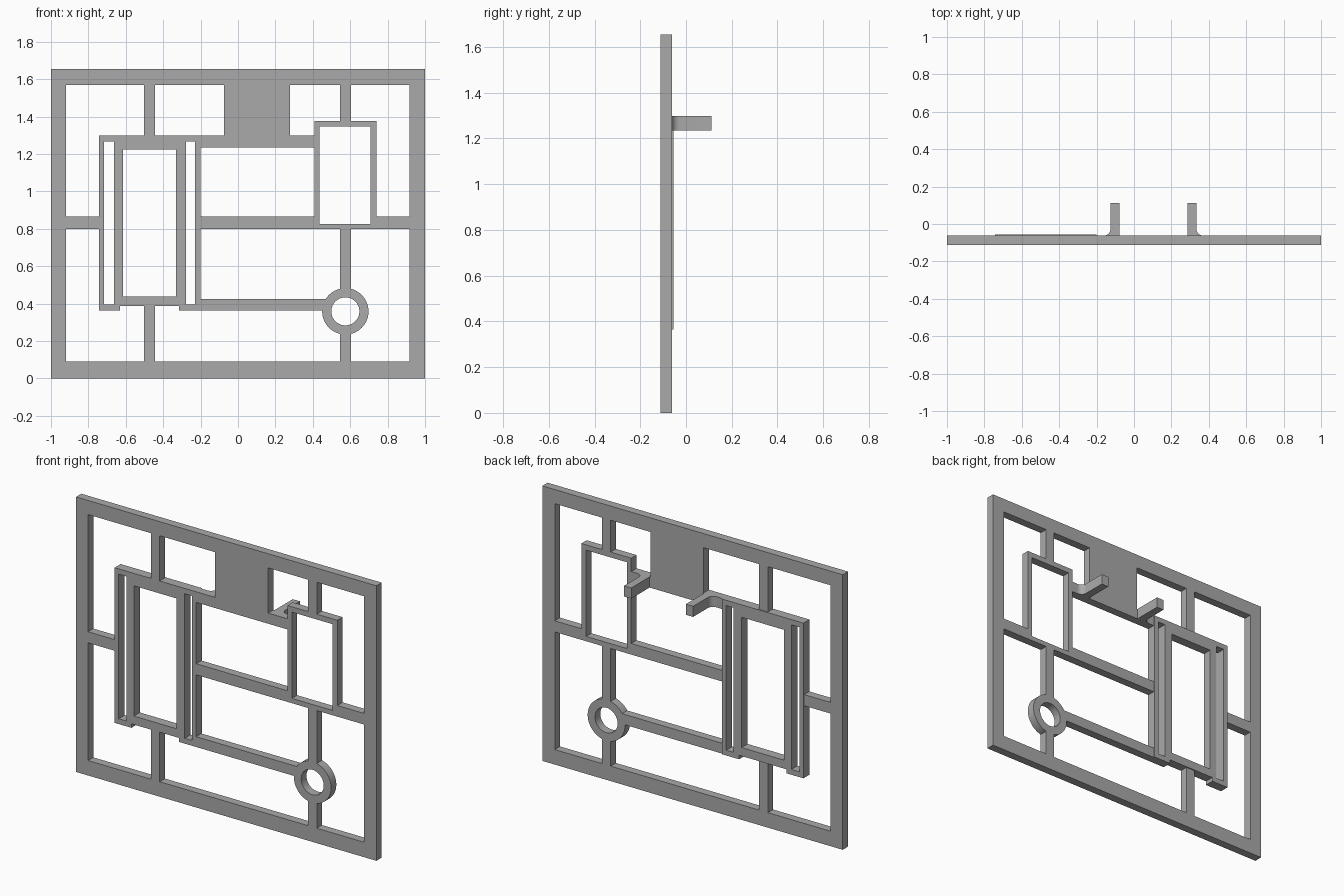
import bpy
import bmesh
import math

FRONT, BACK = -0.112, -0.062      # depth of the flat lattice
RAISED = -0.055                   # back of the thicker left bracket
HOOK_END = 0.112                  # tip of the rear hooks

if "Cube" in bpy.data.objects:
    bpy.data.objects.remove(bpy.data.objects["Cube"])

grey = bpy.data.materials.new("plain_grey")
grey.use_nodes = True
grey.diffuse_color = (0.4, 0.4, 0.4, 1)
grey.node_tree.nodes["Principled BSDF"].inputs["Base Color"].default_value = grey.diffuse_color


def finish(name, bm, smooth=False):
    """Turn a bmesh into a named, coloured object."""
    bmesh.ops.recalc_face_normals(bm, faces=bm.faces)
    mesh = bpy.data.meshes.new(name)
    bm.to_mesh(mesh)
    bm.free()
    mesh.materials.append(grey)
    obj = bpy.data.objects.new(name, mesh)
    bpy.context.collection.objects.link(obj)
    if smooth:
        bpy.ops.object.select_all(action="DESELECT")
        obj.select_set(True)
        bpy.context.view_layer.objects.active = obj
        bpy.ops.object.shade_smooth_by_angle(angle=math.radians(30))
    return obj


def flat_part(name, bars, windows, y0, y1):
    """One closed solid from merged rectangles (x0, x1, z0, z1) minus windows."""
    rects = bars + windows
    xs = sorted({v for r in rects for v in r[:2]})
    zs = sorted({v for r in rects for v in r[2:]})

    def inside(i, k, group):
        x, z = (xs[i] + xs[i + 1]) / 2, (zs[k] + zs[k + 1]) / 2
        return any(a < x < b and c < z < d for a, b, c, d in group)

    cells = {(i, k) for i in range(len(xs) - 1) for k in range(len(zs) - 1)
             if inside(i, k, bars) and not inside(i, k, windows)}
    bm = bmesh.new()
    cache = {}

    def vert(i, k, y):
        if (i, k, y) not in cache:
            cache[i, k, y] = bm.verts.new((xs[i], y, zs[k]))
        return cache[i, k, y]

    for i, k in cells:
        ring = [(i, k), (i + 1, k), (i + 1, k + 1), (i, k + 1)]
        for y in (y0, y1):
            bm.faces.new([vert(*c, y) for c in ring])
        # walls only where the neighbouring cell is empty
        for n, (di, dk) in enumerate([(0, -1), (1, 0), (0, 1), (-1, 0)]):
            if (i + di, k + dk) not in cells:
                a, b = ring[n], ring[(n + 1) % 4]
                bm.faces.new([vert(*a, y0), vert(*b, y0), vert(*b, y1), vert(*a, y1)])
    bmesh.ops.recalc_face_normals(bm, faces=bm.faces)
    bmesh.ops.dissolve_limit(bm, angle_limit=0.01, verts=bm.verts, edges=bm.edges)
    return finish(name, bm)


# Shared dimensions
IN_L, IN_R, IN_B, IN_T, TOP = -0.92, 0.917, 0.09, 1.57, 1.655
MID_B, MID_T = 0.798, 0.865           # middle rail
UP_B, UP_T = 1.234, 1.298             # upper rail
LOW_B, LOW_T = 0.364, 0.426           # lower rail
BR_L, BR_R, BR_FOOT = -0.743, -0.2, 0.388
POST_L, POST_R = (-0.502, -0.443), (0.545, 0.603)
RING_X, RING_Z, RING_OUT, RING_IN = 0.574, 0.359, 0.124, 0.075
BOX_L, BOX_R, BOX_T = 0.408, 0.74, 1.378

# Outer frame, rails, posts, wide top plate and right-hand box
lattice = [
    (-1, IN_L, 0, TOP), (IN_R, 1, 0, TOP),
    (-1, 1, 0, IN_B), (-1, 1, IN_T, TOP),
    (*POST_L, UP_T, IN_T), (*POST_L, IN_B, BR_FOOT),
    (*POST_R, BOX_T, IN_T), (*POST_R, RING_Z + 0.12, MID_B),
    (*POST_R, IN_B, RING_Z - 0.12),
    (-0.074, 0.279, UP_B, IN_T),
    (IN_L, BR_L, MID_B, MID_T), (BR_R, IN_R, MID_B, MID_T),
    (BR_R, BOX_L, UP_B, UP_T),
    (BR_R, RING_X - 0.104, LOW_B, LOW_T),
    (BOX_L, BOX_R, MID_B, BOX_T),
]
flat_part("lattice_frame", lattice, [(0.437, 0.708, 0.827, 1.346)], FRONT, BACK)

# Thicker bracket with a window, two slots and two feet
bracket = [
    (BR_L, BR_R, BR_FOOT, UP_T),
    (BR_L, -0.631, LOW_B, BR_FOOT), (-0.315, BR_R, LOW_B, BR_FOOT),
]
openings = [
    (-0.615, -0.331, 0.439, 1.223),
    (-0.716, -0.663, 0.396, 1.266), (-0.277, -0.229, 0.396, 1.266),
]
flat_part("slotted_bracket", bracket, openings, FRONT, RAISED)

# Round ring on the lower rail
bm = bmesh.new()
STEPS = 64
loops = []
for radius, y in ((RING_OUT, FRONT), (RING_OUT, BACK), (RING_IN, BACK), (RING_IN, FRONT)):
    loops.append([bm.verts.new((RING_X + radius * math.cos(t), y, RING_Z + radius * math.sin(t)))
                  for t in (math.tau * s / STEPS for s in range(STEPS))])
for n in range(4):
    a, b = loops[n], loops[(n + 1) % 4]
    for s in range(STEPS):
        e = (s + 1) % STEPS
        bm.faces.new([a[s], a[e], b[e], b[s]])
finish("round_ring", bm, smooth=True)


def hook(name, inner, side):
    """Rear prong with a rounded fillet on its outer side."""
    width, r = 0.048, 0.035
    profile = [(0, BACK), (0, HOOK_END), (width, HOOK_END)]
    for s in range(9):
        t = math.pi / 2 * s / 8
        profile.append((width + r - r * math.cos(t), BACK + r - r * math.sin(t)))
    bm = bmesh.new()
    base = bm.faces.new([bm.verts.new((inner + side * x, y, UP_B)) for x, y in profile])
    top = bm.faces.new([bm.verts.new((inner + side * x, y, UP_T)) for x, y in profile])
    low, high = list(base.verts), list(top.verts)
    for n in range(len(low)):
        m = (n + 1) % len(low)
        bm.faces.new([low[n], low[m], high[m], high[n]])
    finish(name, bm, smooth=True)


hook("left_hook", 0.286, 1)
hook("right_hook", -0.078, -1)
